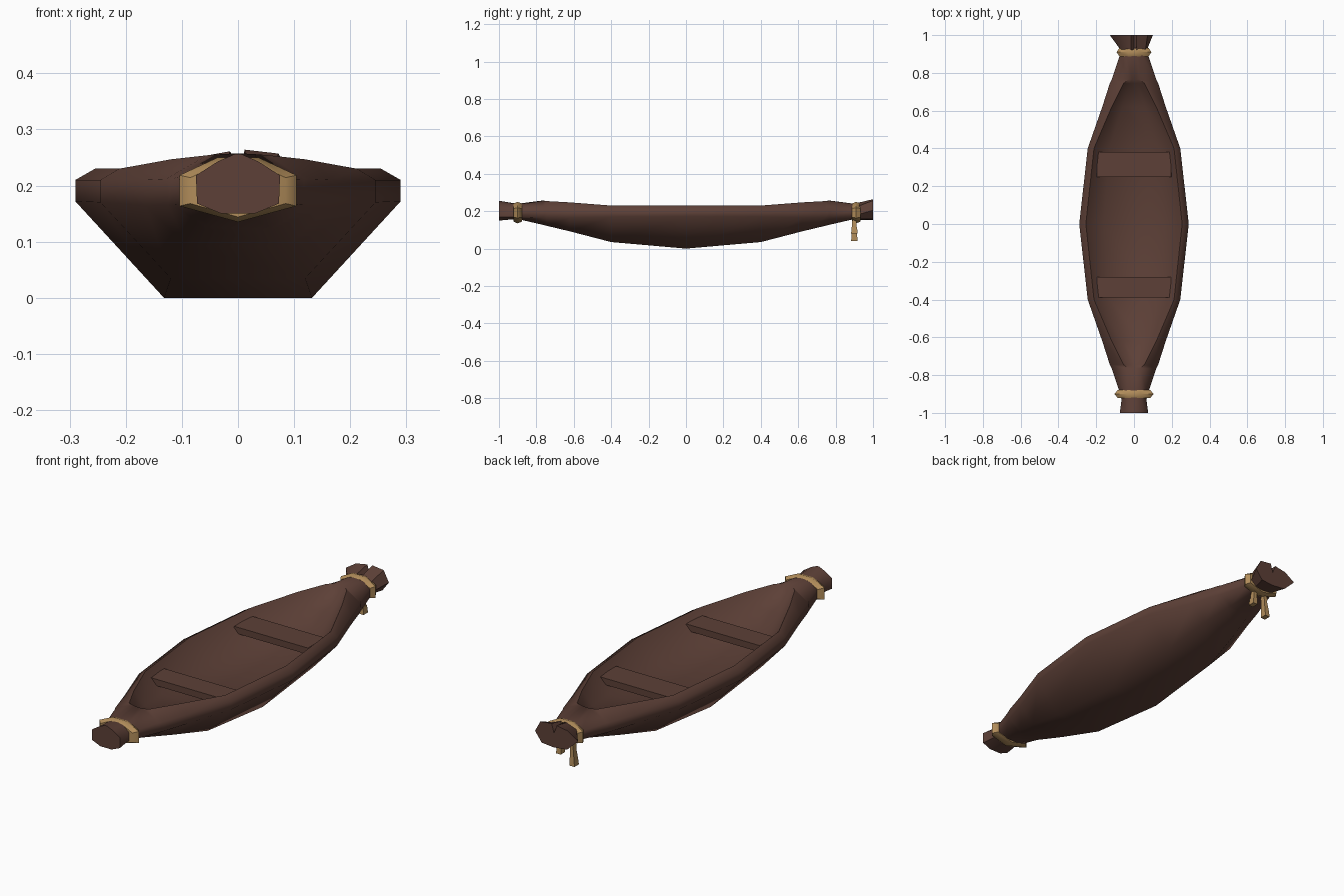
import bpy, bmesh, math

if "Cube" in bpy.data.objects:
    bpy.data.objects.remove(bpy.data.objects["Cube"])


def material(name, rgb):
    m = bpy.data.materials.new(name)
    m.diffuse_color = (*rgb, 1)
    m.use_nodes = True
    m.node_tree.nodes["Principled BSDF"].inputs["Base Color"].default_value = m.diffuse_color
    return m


WOOD = material("dark brown bark", (0.109, 0.051, 0.038))
ROPE = material("tan rope", (0.45, 0.27, 0.105))


def loft(name, rings, mat, angle=35):
    """Skin a list of equal-length closed rings and cap both ends."""
    bm = bmesh.new()
    vs = [[bm.verts.new(p) for p in r] for r in rings]
    n = len(rings[0])
    for a, b in zip(vs, vs[1:]):
        for i in range(n):
            j = (i + 1) % n
            bm.faces.new((a[i], a[j], b[j], b[i]))
    bm.faces.new(vs[0])
    bm.faces.new(vs[-1])
    bmesh.ops.recalc_face_normals(bm, faces=bm.faces)
    me = bpy.data.meshes.new(name)
    bm.to_mesh(me)
    bm.free()
    me.materials.append(mat)
    me.shade_smooth()
    me.set_sharp_from_angle(angle=math.radians(angle))
    ob = bpy.data.objects.new(name, me)
    bpy.context.collection.objects.link(ob)
    return ob


def section(y, half):
    """Mirror a half section of (x, z) points into a closed ring at y."""
    return [(x, y, z) for x, z in half] + [(-x, y, z) for x, z in reversed(half)]


# Hull: half sections as keel, chine, gunwale, rim, inner floor
HALF = [
    (0.00, [(.132, .0), (.29, .172), (.29, .21), (.255, .23), (.16, .132)]),
    (0.40, [(.12, .035), (.245, .17), (.245, .21), (.212, .23), (.13, .145)]),
    (0.62, [(.09, .092), (.165, .165), (.168, .21), (.118, .247), (.06, .188)]),
    (0.745, [(.06, .122), (.125, .165), (.128, .212), (.055, .254), (.02, .228)]),
    (0.765, [(.055, .127), (.117, .165), (.118, .212), (.03, .256), (.01, .257)]),
    (0.90, [(.025, .158), (.073, .17), (.073, .21), (.04, .235), (.012, .24)]),
    (0.93, [(.025, .156), (.064, .17), (.066, .212), (.035, .24), (.012, .244)]),
]
BOW = (-1.0, [(.03, .15), (.073, .168), (.075, .218), (.036, .243), (.006, .256)])
rings = [section(*BOW)]
rings += [section(-y, h) for y, h in reversed(HALF[1:])]
rings += [section(y, h) for y, h in HALF]
loft("hull", rings, WOOD, 64)

# Flared stern end with a notch split into its top
START = [(0, .154), (.04, .16), (.066, .18), (.06, .225), (.015, .244), (0, .243),
         (-.015, .244), (-.06, .225), (-.066, .18), (-.04, .16)]
END = [(0, .152), (.065, .158), (.10, .205), (.072, .257), (.012, .264), (0, .22),
       (-.015, .261), (-.075, .25), (-.128, .215), (-.07, .16)]
loft("stern_flare", [[(x, .915, z) for x, z in START], [(x, 1.0, z) for x, z in END]], WOOD, 40)

# Seats: planks set just below the rim
for label, y0, y1 in (("front_seat", -.39, -.28), ("back_seat", .25, .38)):
    prof = [(.19, .172), (.20, .177), (.20, .197), (.195, .203)]
    loft(label, [section(y0, prof), section(y1, prof)], WOOD, 30)

# Rope wraps: bulging hexagonal bands around the pinched ends
for label, yc, edge, mid in (("bow_rope", -.90, .085, .104), ("stern_rope", .91, .078, .092)):
    def hexagon(y, w, grow):
        pts = ((w, .168 - grow / 2), (w, .214 + grow / 2), (w * .35, .241 + grow),
               (-w * .35, .241 + grow), (-w, .214 + grow / 2), (-w, .168 - grow / 2),
               (0, .144 - grow))
        return [(x, y, z) for x, z in pts]
    loft(label, [hexagon(yc - .022, edge, 0), hexagon(yc, mid, .009),
                 hexagon(yc + .022, edge, 0)], ROPE, 50)


# Rope tails hanging from the stern wrap
def tail(name, x, bottom, lean):
    levels = ((.165, .012), (.135, .018), (.115, .016),
              (bottom + .035, .021), (bottom, .024))
    out = []
    for z, r in levels:
        cx = x + lean * (.165 - z)
        out.append([(cx + r * .75 * math.cos(math.pi / 4 + k * math.pi / 2),
                     .90 + r * math.sin(math.pi / 4 + k * math.pi / 2), z) for k in range(4)])
    loft(name, out, ROPE, 30)


tail("rope_tail_long", -.028, .04, -.08)
tail("rope_tail_short", .028, .08, .08)
